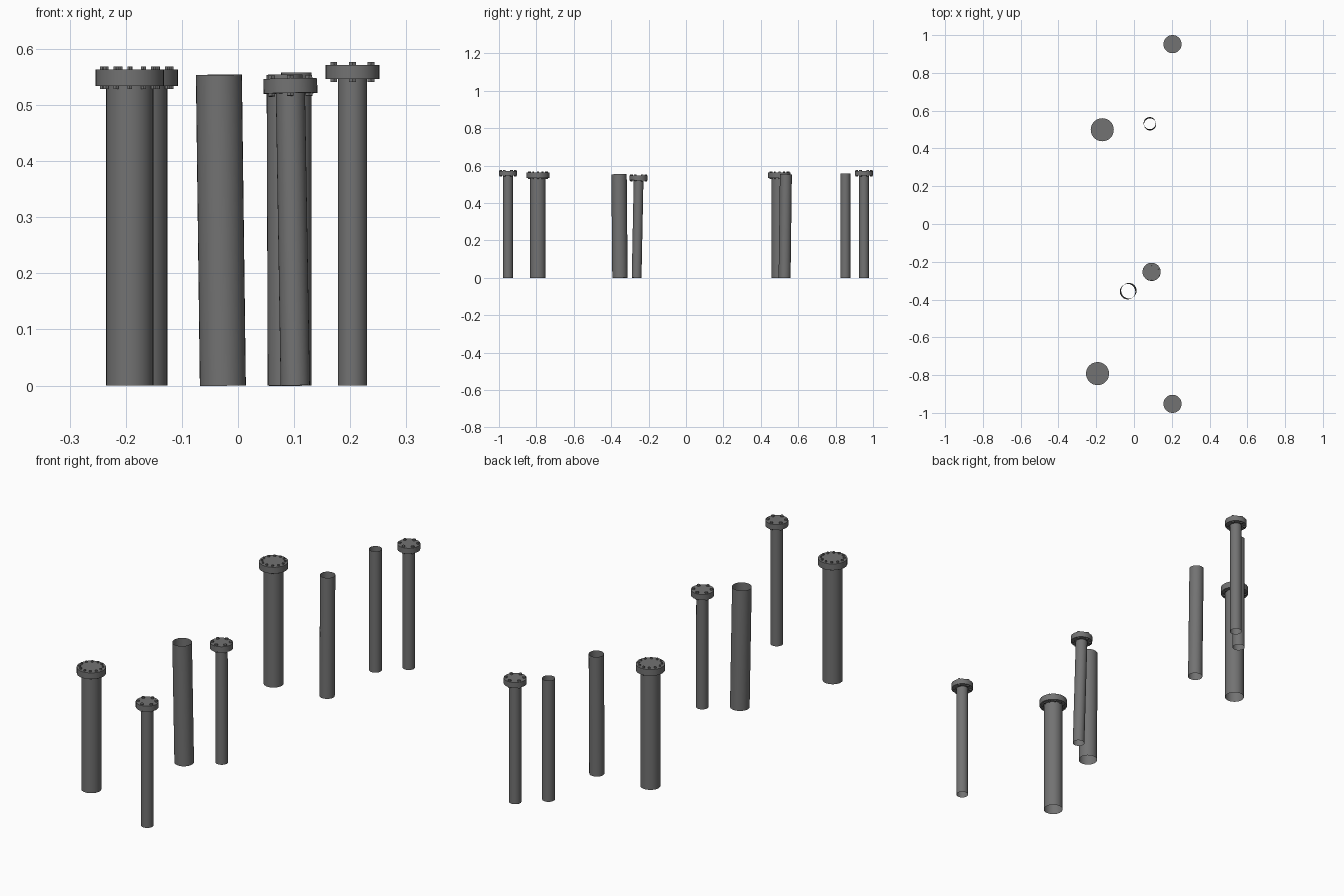
import bpy, bmesh, math
from mathutils import Matrix, Vector

cube = bpy.data.objects.get("Cube")
if cube:
    bpy.data.objects.remove(cube)

steel = bpy.data.materials.new("dark grey steel")
steel.use_nodes = True
grey = (0.17, 0.17, 0.17, 1)
steel.diffuse_color = grey
steel.node_tree.nodes["Principled BSDF"].inputs["Base Color"].default_value = grey


def add_cylinder(bm, radius, low, high, x=0, y=0, sides=32, caps=True):
    bmesh.ops.create_cone(
        bm, cap_ends=caps, segments=sides, radius1=radius, radius2=radius,
        depth=high - low, matrix=Matrix.Translation((x, y, (low + high) / 2)))


def finish(name, bm, placement):
    mesh = bpy.data.meshes.new(name)
    bm.to_mesh(mesh)
    bm.free()
    mesh.materials.append(steel)
    obj = bpy.data.objects.new(name, mesh)
    bpy.context.collection.objects.link(obj)
    obj.matrix_world = placement
    bpy.ops.object.select_all(action='DESELECT')
    obj.select_set(True)
    bpy.context.view_layer.objects.active = obj
    bpy.ops.object.shade_smooth_by_angle(angle=math.radians(35))


def lean(base, top):
    # Stand on the base point and point the axis at the top point
    axis = Vector((top[0] - base[0], top[1] - base[1], 0.55))
    turn = Vector((0, 0, 1)).rotation_difference(axis).to_matrix().to_4x4()
    return Matrix.Translation((base[0], base[1], 0)) @ turn


def pipe(name, base, radius, height, top=None):
    # Thin open tube
    placement = lean(base, top or base)
    bm = bmesh.new()
    add_cylinder(bm, radius, 0, height, caps=False)
    finish(name, bm, placement)
    return placement


def flanged_pipe(name, base, radius, flange_radius, low, high, bolts, bolt_radius, top=None):
    placement = pipe(name + "_pipe", base, radius, low + 0.002, top)
    # Closed flange disc
    bm = bmesh.new()
    add_cylinder(bm, flange_radius, low, high)
    finish(name + "_flange", bm, placement)
    # Hexagonal bolts running through the flange
    bm = bmesh.new()
    ring = flange_radius * 0.8
    for i in range(bolts):
        angle = math.tau * i / bolts + math.pi / 2
        add_cylinder(bm, bolt_radius, low - 0.005, high + 0.006,
                     ring * math.cos(angle), ring * math.sin(angle), sides=6)
    finish(name + "_bolts", bm, placement)


# Wide flanged pipes
for name, base in (("wide_front", (-0.193, -0.792)), ("wide_back", (-0.168, 0.499))):
    flanged_pipe(name, base, 0.042, 0.061, 0.534, 0.563, 12, 0.005)

# Narrow flanged pipes
for name, base in (("narrow_front", (0.204, -0.952)), ("narrow_back", (0.204, 0.952))):
    flanged_pipe(name, base, 0.026, 0.048, 0.546, 0.571, 6, 0.007)
flanged_pipe("narrow_middle", (0.102, -0.264), 0.026, 0.048, 0.521, 0.547, 6, 0.007,
             top=(0.093, -0.253))

# Open pipes
pipe("open_wide_pipe", (-0.027, -0.353), 0.041, 0.554, top=(-0.034, -0.358))
pipe("open_medium_pipe", (0.085, 0.527), 0.032, 0.554, top=(0.083, 0.534))
pipe("open_narrow_pipe", (0.104, 0.852), 0.027, 0.558)
